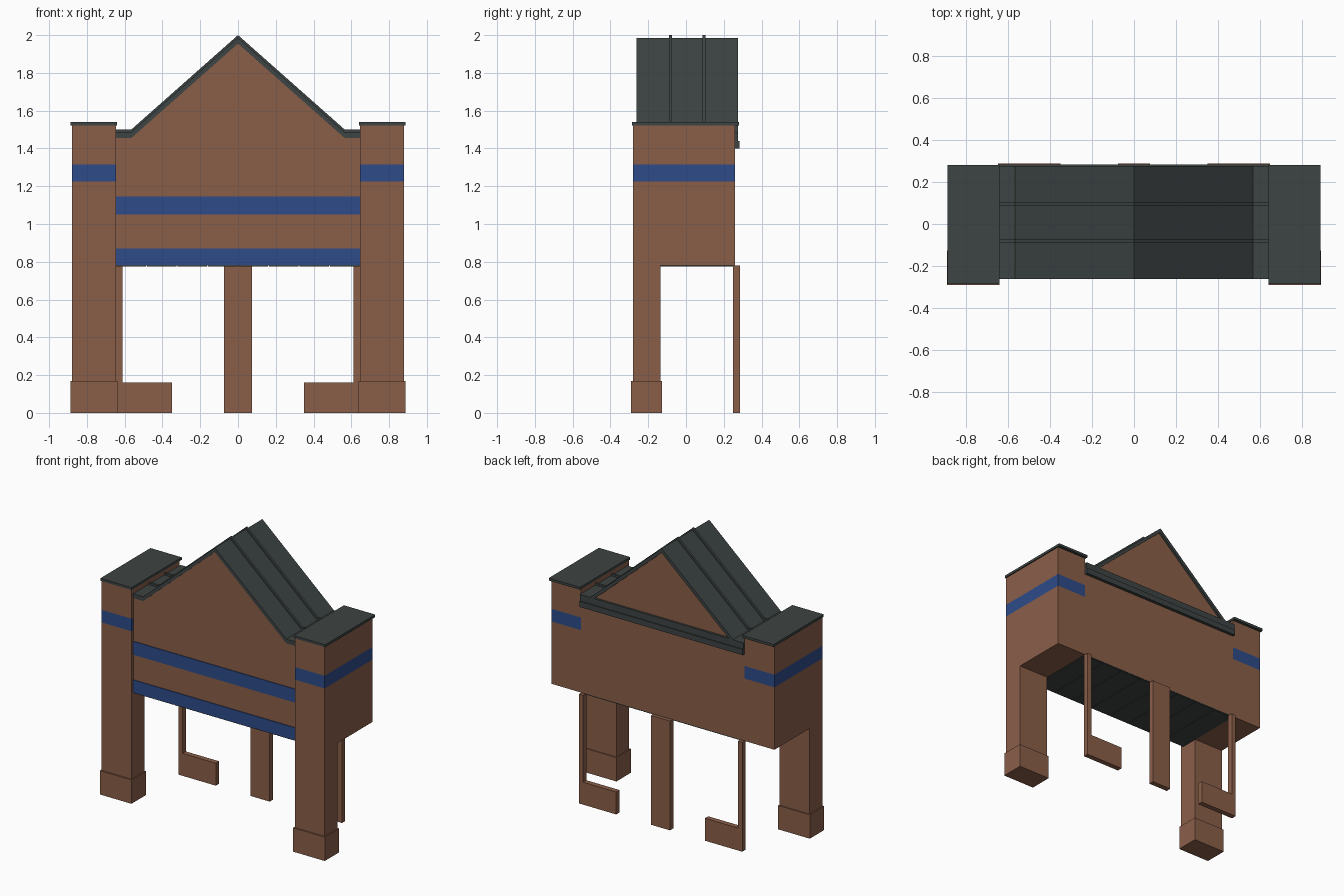
import bpy, bmesh
from mathutils import Vector

cube = bpy.data.objects.get("Cube")
if cube:
    bpy.data.objects.remove(cube, do_unlink=True)


def material(name, rgb):
    m = bpy.data.materials.new(name)
    m.use_nodes = True
    m.diffuse_color = (*rgb, 1)
    bsdf = m.node_tree.nodes["Principled BSDF"]
    bsdf.inputs["Base Color"].default_value = (*rgb, 1)
    bsdf.inputs["Roughness"].default_value = 0.8
    return m


BROWN = material("brown brick", (0.255, 0.114, 0.066))
BLUE = material("blue band", (0.027, 0.071, 0.25))
SLATE = material("slate metal", (0.047, 0.058, 0.056))


def finish(name, bm, *mats):
    bmesh.ops.recalc_face_normals(bm, faces=bm.faces)
    me = bpy.data.meshes.new(name)
    bm.to_mesh(me)
    bm.free()
    for m in mats:
        me.materials.append(m)
    ob = bpy.data.objects.new(name, me)
    bpy.context.collection.objects.link(ob)
    return ob


def extrude(points, offset):
    """Solid from a flat outline of 3D points pushed along an offset."""
    bm = bmesh.new()
    face = bm.faces.new([bm.verts.new(p) for p in points])
    out = bmesh.ops.extrude_face_region(bm, geom=[face], use_keep_orig=True)
    moved = [g for g in out["geom"] if isinstance(g, bmesh.types.BMVert)]
    bmesh.ops.translate(bm, verts=moved, vec=Vector(offset))
    return bm


def prism_y(name, xz, y0, y1, mat):
    return finish(name, extrude([(x, y0, z) for x, z in xz], (0, y1 - y0, 0)), mat)


def box(name, x, y, z, mat):
    xz = [(x[0], z[0]), (x[1], z[0]), (x[1], z[1]), (x[0], z[1])]
    return prism_y(name, xz, y[0], y[1], mat)


# Towers: a front leg carrying a deep upper block, with a wrapped blue band
BAND = (1.225, 1.315)
tower_side = [(-0.28, 0), (-0.135, 0), (-0.135, 0.78), (0.26, 0.78),
              (0.26, 1.525), (-0.28, 1.525)]

for label, s in (("left", 1), ("right", -1)):
    bm = extrude([(s * 0.645, y, z) for y, z in tower_side], (s * 0.235, 0, 0))
    for z in BAND:
        geom = bm.verts[:] + bm.edges[:] + bm.faces[:]
        bmesh.ops.bisect_plane(bm, geom=geom, plane_co=(0, 0, z), plane_no=(0, 0, 1))
    for f in bm.faces:
        f.material_index = int(BAND[0] < f.calc_center_median().z < BAND[1]
                               and abs(f.normal.z) < 0.5)
        zs = [v.co.z for v in f.verts]
        if min(zs) < BAND[0] - 0.01 or max(zs) > BAND[1] + 0.01:
            f.material_index = 0
    finish(label + "_tower", bm, BROWN, BLUE)

    def side(a, b):
        return sorted((s * a, s * b))

    box(label + "_tower_base", side(0.638, 0.888), (-0.29, -0.127), (0, 0.17), BROWN)
    box(label + "_tower_cap", side(0.64, 0.887), (-0.285, 0.28), (1.522, 1.54), SLATE)

    # Rear corner: slim post with a low wall turning inwards
    corner = [(s * 0.645, 0), (s * 0.35, 0), (s * 0.35, 0.16),
              (s * 0.612, 0.16), (s * 0.612, 0.78), (s * 0.645, 0.78)]
    prism_y(label + "_rear_post_and_low_wall", corner, 0.25, 0.287, BROWN)

box("rear_middle_post", (-0.075, 0.075), (0.25, 0.287), (0, 0.78), BROWN)

# Gabled block between the towers
gable_top = [(0.645, 1.455), (0.565, 1.455), (0, 1.955),
             (-0.565, 1.455), (-0.645, 1.455)]
prism_y("gable_block", [(-0.645, 0.782), (0.645, 0.782)] + gable_top,
        -0.255, 0.26, BROWN)
for name, z in (("upper_front_band", (1.05, 1.145)), ("lower_front_band", (0.782, 0.87))):
    box(name, (-0.645, 0.645), (-0.26, -0.254), z, BLUE)


# Folded roof sheet and its raised seams share one offset outline
def roof_strip(name, low, high, y0, y1):
    lower = [(x, z + low) for x, z in gable_top]
    upper = [(x, z + high) for x, z in reversed(gable_top)]
    return prism_y(name, lower + upper, y0, y1, SLATE)


roof_strip("roof_sheet", 0, 0.031, -0.262, 0.275)
for i, y in enumerate((-0.082, 0.095)):
    roof_strip(f"roof_seam_{i + 1}", 0.025, 0.045, y - 0.008, y + 0.008)

# Rear fascia and gutter
box("rear_fascia", (-0.645, 0.645), (0.255, 0.275), (1.44, 1.486), SLATE)
box("rear_gutter", (-0.645, 0.645), (0.255, 0.282), (1.40, 1.44), SLATE)

# Ceiling: backing sheet with separate boards
box("ceiling_sheet", (-0.645, 0.645), (-0.255, 0.26), (0.779, 0.784), SLATE)
COUNT = 8
step = 1.29 / COUNT
for i in range(COUNT):
    x = -0.645 + i * step
    box(f"ceiling_board_{i + 1}", (x + 0.002, x + step - 0.002),
        (-0.255, 0.258), (0.775, 0.78), SLATE)
